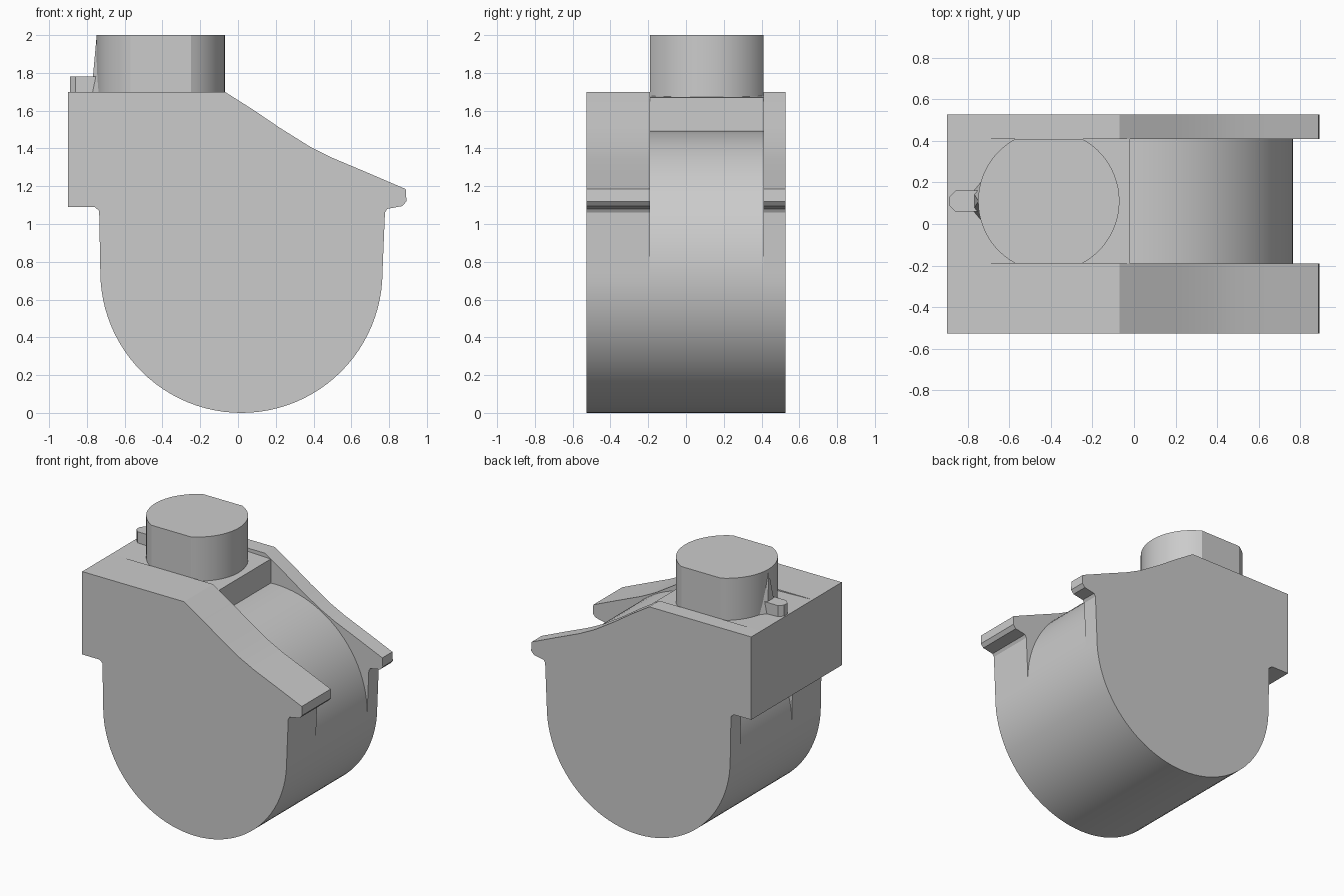
import bpy, bmesh, math

cube = bpy.data.objects.get("Cube")
if cube:
    bpy.data.objects.remove(cube, do_unlink=True)

grey = bpy.data.materials.new("plain_grey")
grey.use_nodes = True
grey.diffuse_color = (0.6, 0.6, 0.6, 1)
grey.node_tree.nodes["Principled BSDF"].inputs["Base Color"].default_value = (0.6, 0.6, 0.6, 1)

CX, CZ, R = 0.018, 0.747, 0.747      # drum axis and radius
INNER_R, INNER_L = -0.19, 0.41       # channel between the side cheeks
HALF = 0.527


def finish(name, bm, smooth=True):
    bmesh.ops.recalc_face_normals(bm, faces=bm.faces[:])
    mesh = bpy.data.meshes.new(name)
    bm.to_mesh(mesh)
    bm.free()
    obj = bpy.data.objects.new(name, mesh)
    bpy.context.collection.objects.link(obj)
    mesh.materials.append(grey)
    if smooth:
        bpy.ops.object.select_all(action='DESELECT')
        obj.select_set(True)
        bpy.context.view_layer.objects.active = obj
        bpy.ops.object.shade_smooth_by_angle(angle=math.radians(25))
    return obj


def extrude(name, points, start, vec, smooth=True):
    """Extrude a closed outline of 3D points along a vector."""
    bm = bmesh.new()
    face = bm.faces.new([bm.verts.new(p) for p in points])
    geo = bmesh.ops.extrude_face_region(bm, geom=[face])["geom"]
    moved = [v for v in geo if isinstance(v, bmesh.types.BMVert)]
    bmesh.ops.translate(bm, verts=moved, vec=vec)
    bmesh.ops.translate(bm, verts=bm.verts[:], vec=start)
    return finish(name, bm, smooth)


def side_profile(name, outline, y0, y1, smooth=True):
    return extrude(name, [(x, 0, z) for x, z in outline], (0, y0, 0), (0, y1 - y0, 0), smooth)


def arc(a0, a1, n):
    angles = [math.radians(a0 + (a1 - a0) * i / n) for i in range(n + 1)]
    return [(CX + R * math.cos(a), CZ + R * math.sin(a)) for a in angles]


# Side cheeks: round bottom, box shoulder, sloping lip
cheek = arc(180, 360, 48) + [
    (0.778, 1.06), (0.79, 1.08), (0.87, 1.095), (0.892, 1.12), (0.888, 1.185),
    (0.69, 1.27), (0.5, 1.35), (0.38, 1.41), (0.22, 1.51), (0.08, 1.605), (-0.07, 1.70),
    (-0.9, 1.70), (-0.9, 1.09), (-0.76, 1.09), (-0.735, 1.07)]
side_profile("right_cheek", cheek, -HALF, INNER_R)
side_profile("left_cheek", cheek, INNER_L, HALF)

# Drum between the cheeks
side_profile("drum", arc(0, 360, 96)[:-1], INNER_R, INNER_L)

# Box over the rear of the drum, its top dipping slightly forward
side_profile("rear_box", [(-0.9, 1.09), (-0.5, 1.09), (-0.02, 1.4), (-0.02, 1.67),
                          (-0.9, 1.70)], INNER_R, INNER_L, False)

# Cap: a cylinder with two flattened sides
CAP_X, CAP_Y, CAP_R = -0.41, 0.11, 0.34
cap = []
flat = math.asin(0.3 / CAP_R)
for centre in (0, math.pi):
    for i in range(25):
        a = centre - flat + 2 * flat * i / 24
        cap.append((CAP_X + CAP_R * math.cos(a), CAP_Y + CAP_R * math.sin(a), 0))
extrude("cap", cap, (0, 0, 1.6), (0, 0, 0.4))

# Small pin behind the cap
pin = [(-0.89, 0.09, 0), (-0.86, 0.06, 0), (-0.74, 0.06, 0),
       (-0.74, 0.16, 0), (-0.86, 0.16, 0), (-0.89, 0.13, 0)]
extrude("pin", pin, (0, 0, 1.65), (0, 0, 0.13), False)

# Tapered rib joining the pin to the cap
bm = bmesh.new()
base = [bm.verts.new((x, CAP_Y + y, 1.65)) for x, y in
        ((-0.78, -0.05), (-0.73, -0.11), (-0.73, 0.11), (-0.78, 0.05))]
tip = bm.verts.new((-0.748, CAP_Y, 2.0))
bm.faces.new(base)
for i in range(4):
    bm.faces.new((base[i], base[(i + 1) % 4], tip))
finish("pin_rib", bm, False)
